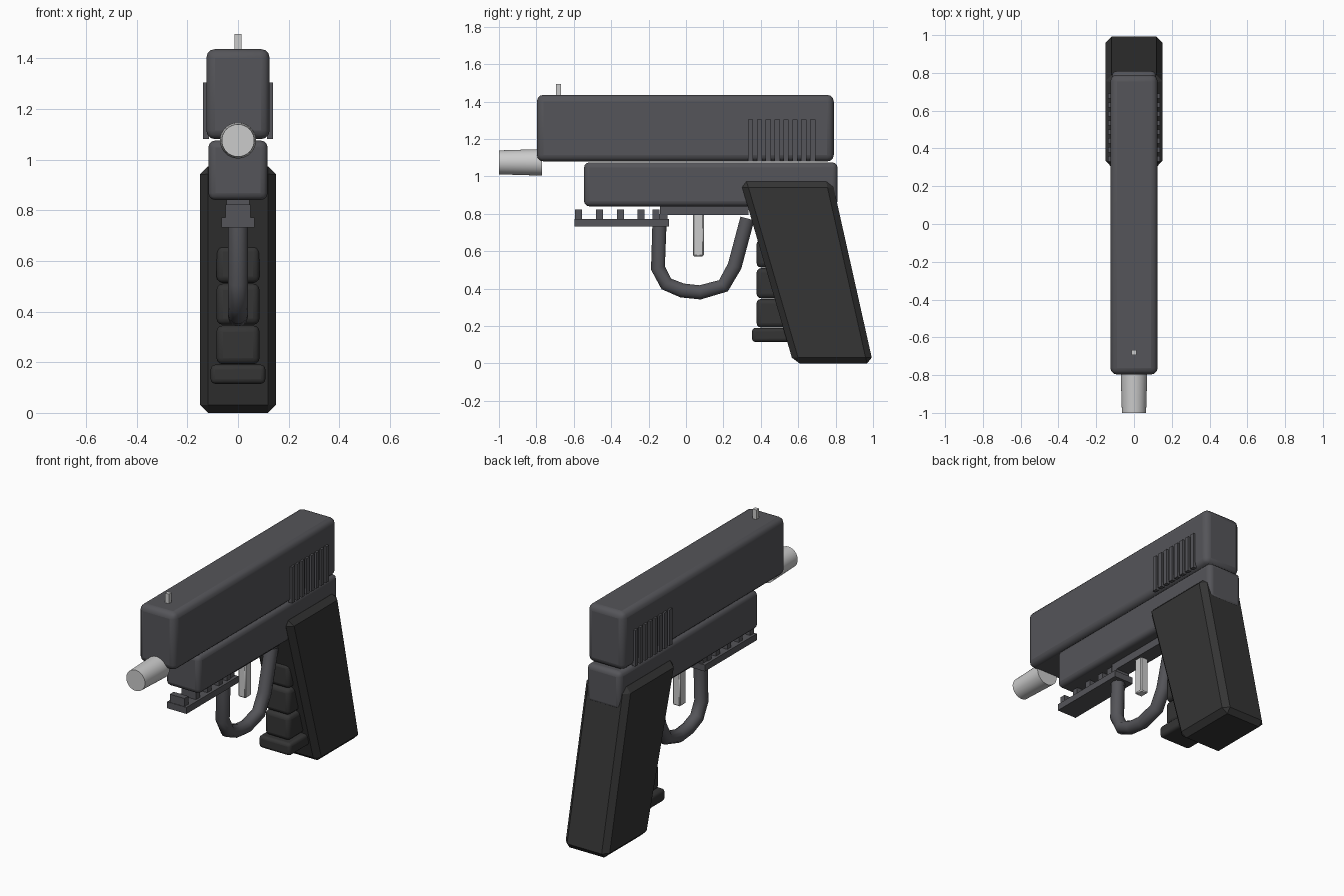
import bpy, bmesh, math
from mathutils import Vector

if "Cube" in bpy.data.objects:
    bpy.data.objects.remove(bpy.data.objects["Cube"])


def material(name, r, g, b):
    m = bpy.data.materials.new(name)
    m.diffuse_color = (r, g, b, 1)
    m.use_nodes = True
    m.node_tree.nodes["Principled BSDF"].inputs["Base Color"].default_value = m.diffuse_color
    return m


BODY = material("dark_grey", 0.09, 0.09, 0.10)
GRIP = material("black_rubber", 0.035, 0.035, 0.035)
STEEL = material("light_steel", 0.52, 0.52, 0.53)


def finish(ob, mat, bevel=0, segments=3, smooth=True):
    ob.data.materials.append(mat)
    if bevel:
        mod = ob.modifiers.new("bevel", 'BEVEL')
        mod.width, mod.segments = bevel, segments
    if smooth:
        bpy.ops.object.select_all(action='DESELECT')
        bpy.context.view_layer.objects.active = ob
        ob.select_set(True)
        bpy.ops.object.shade_smooth_by_angle(angle=math.radians(35))
    return ob


def box(name, x, y, z, mat, bevel=0, segments=3):
    """Box from (min, max) ranges on each axis."""
    r = (x, y, z)
    bpy.ops.mesh.primitive_cube_add(size=1, location=[(a + b) / 2 for a, b in r])
    ob = bpy.context.object
    ob.name = name
    for v in ob.data.vertices:
        v.co = Vector([c * (b - a) for c, (a, b) in zip(v.co, r)])
    return finish(ob, mat, bevel, segments, smooth=bevel > 0)


def sym(w):
    return (-w, w)


# Upper slide and lower frame
box("slide", sym(0.125), (-0.797, 0.79), (1.08, 1.436), BODY, 0.035)
box("frame", sym(0.117), (-0.545, 0.81), (0.84, 1.075), BODY, 0.028)

# Raised ridges on both sides of the slide
for i in range(8):
    y = 0.331 + i * 0.0475
    for s in (-1, 1):
        box("slide_ridge", sorted((s * 0.115, s * 0.138)), (y, y + 0.028), (1.08, 1.303), BODY)

# Barrel, tapering slightly to the muzzle
bpy.ops.mesh.primitive_cone_add(vertices=32, radius1=0.071, radius2=0.064, depth=0.23,
                                location=(0, -0.885, 1.075), rotation=(math.pi / 2, 0, 0))
bpy.context.object.name = "barrel"
finish(bpy.context.object, STEEL)

# Front sight post
box("front_sight", sym(0.013), (-0.694, -0.668), (1.42, 1.495), STEEL)

# Slanted grip with chamfered edges
profile = [(0.575, 0.0), (1.0, 0.0), (0.782, 0.973), (0.291, 0.973)]
bm = bmesh.new()
face = bm.faces.new([bm.verts.new((-0.15, y, z)) for y, z in profile])
ext = bmesh.ops.extrude_face_region(bm, geom=[face])
bmesh.ops.translate(bm, vec=(0.3, 0, 0),
                    verts=[g for g in ext["geom"] if isinstance(g, bmesh.types.BMVert)])
bmesh.ops.recalc_face_normals(bm, faces=bm.faces)
mesh = bpy.data.meshes.new("grip")
bm.to_mesh(mesh)
bm.free()
grip = bpy.data.objects.new("grip", mesh)
bpy.context.collection.objects.link(grip)
finish(grip, GRIP, 0.032, 1, smooth=False)

# Finger pads and foot in front of the grip
for z0, z1 in ((0.192, 0.345), (0.348, 0.51), (0.513, 0.662)):
    box("finger_pad", sym(0.085), (0.377, 0.66), (z0, z1), GRIP, 0.025)
box("grip_foot", sym(0.108), (0.353, 0.66), (0.115, 0.19), GRIP, 0.018)

# Trigger guard tube
path = [(-0.14, 0.80), (-0.15, 0.51), (-0.105, 0.425), (-0.02, 0.39), (0.075, 0.38),
        (0.2, 0.415), (0.26, 0.52), (0.328, 0.775)]
curve = bpy.data.curves.new("trigger_guard", 'CURVE')
curve.dimensions = '3D'
curve.bevel_depth = 0.04
curve.bevel_resolution = 3
curve.use_fill_caps = True
spline = curve.splines.new('POLY')
spline.points.add(len(path) - 1)
for p, (y, z) in zip(spline.points, path):
    p.co = (0, y, z, 1)
guard = bpy.data.objects.new("trigger_guard", curve)
bpy.context.collection.objects.link(guard)
curve.materials.append(BODY)

# Plate under the frame and trigger
box("under_plate", sym(0.045), (-0.14, 0.335), (0.793, 0.85), BODY)
box("trigger", sym(0.026), (0.037, 0.095), (0.573, 0.80), STEEL, 0.006, 1)

# Accessory rail with teeth
box("rail", sym(0.066), (-0.597, -0.09), (0.732, 0.772), BODY)
for y in (-0.575, -0.463, -0.351, -0.24, -0.16):
    box("rail_tooth", sym(0.05), (y - 0.019, y + 0.019), (0.77, 0.822), BODY)
box("rail_mount", sym(0.045), (-0.14, -0.1), (0.76, 0.85), BODY)
